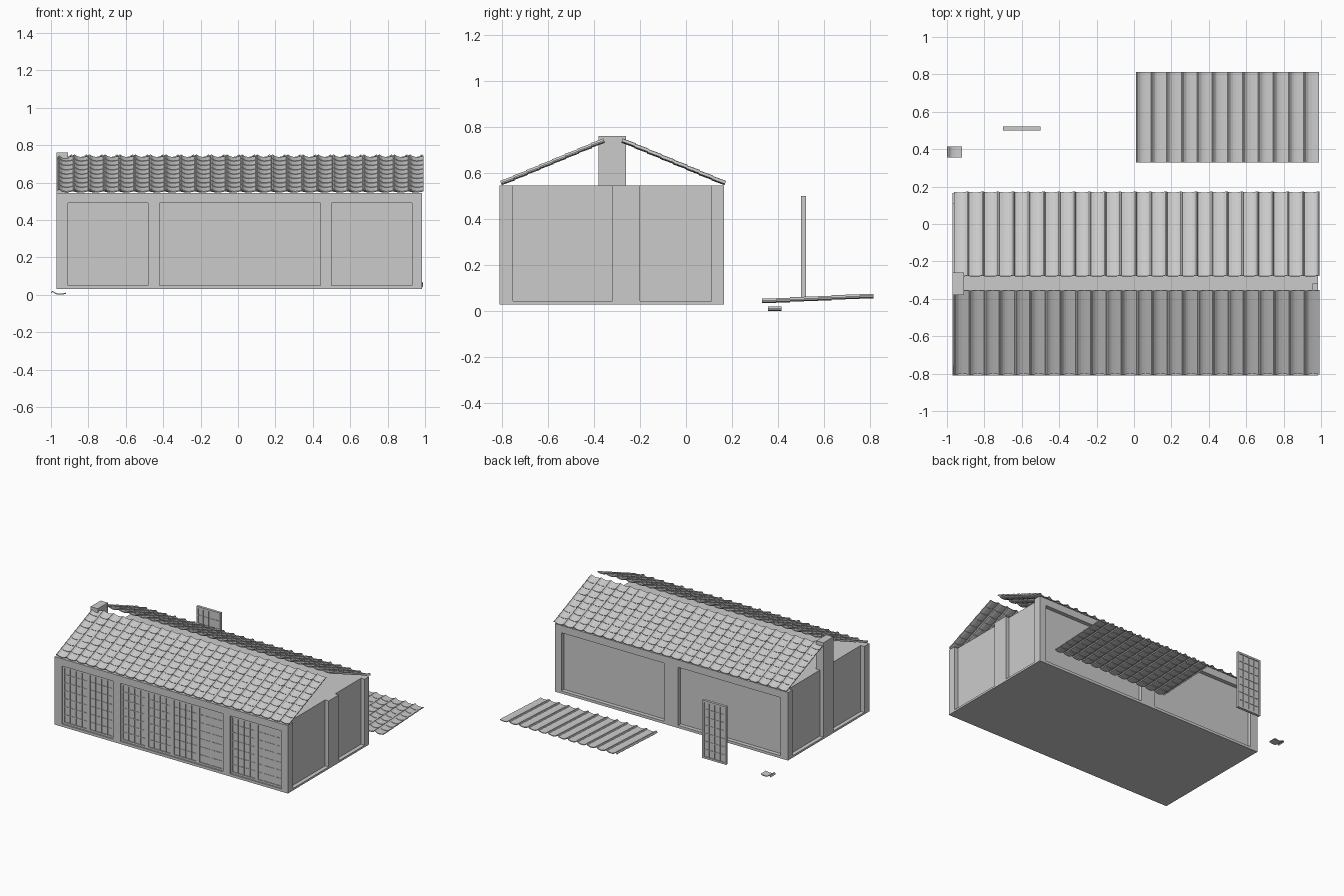
import bpy, bmesh, math
from mathutils import Matrix, Vector

if "Cube" in bpy.data.objects:
    bpy.data.objects.remove(bpy.data.objects["Cube"])


def add_box(bm, x0, x1, y0, y1, z0, z1):
    m = Matrix.Translation(((x0 + x1) / 2, (y0 + y1) / 2, (z0 + z1) / 2)) @ \
        Matrix.Diagonal((x1 - x0, y1 - y0, z1 - z0, 1))
    bmesh.ops.create_cube(bm, size=1, matrix=m)


def finish(name, bm):
    bmesh.ops.recalc_face_normals(bm, faces=bm.faces[:])
    me = bpy.data.meshes.new(name)
    bm.to_mesh(me)
    bm.free()
    ob = bpy.data.objects.new(name, me)
    bpy.context.collection.objects.link(ob)
    return ob


def boxes(name, *dims):
    bm = bmesh.new()
    for d in dims:
        add_box(bm, *d)
    return finish(name, bm)


X0, X1, Y0, Y1, Z0, Z1 = -0.97, 0.985, -0.81, 0.165, 0.03, 0.545
D = 0.03   # recess depth of the wall panels

# solid core: recessed wall panels, floor and ceiling
boxes("wall_core", (X0 + D, X1 - D, Y0 + D, Y1 - D, Z0, Z1))

# corner posts
for cx, a, b in (("left", X0, -0.91), ("right", 0.93, X1)):
    for cy, c, d in (("front", Y0, -0.75), ("back", 0.11, Y1)):
        boxes(f"{cy}_{cx}_corner_post", (a, b, c, d, Z0, Z1))

# intermediate posts, the left one carries the ridge
boxes("front_posts", (-0.48, -0.42, Y0, Y0 + D, Z0, Z1), (0.44, 0.50, Y0, Y0 + D, Z0, Z1))
boxes("back_post", (-0.05, 0.07, Y1 - D, Y1, Z0, Z1))
boxes("right_post", (X1 - D, X1, -0.32, -0.20, Z0, Z1))
boxes("left_ridge_post", (X0, -0.91, -0.38, -0.26, Z0, 0.76))

# sills and top beams
for name, y in (("front", Y0), ("back", Y1 - D)):
    boxes(name + "_sill", (-0.91, 0.93, y, y + D, Z0, 0.05))
    boxes(name + "_top_beam", (-0.91, 0.93, y, y + D, 0.49, Z1))
for name, x in (("left", X0), ("right", X1 - D)):
    boxes(name + "_sill", (x, x + D, -0.75, 0.11, Z0, 0.045))


def lattice_door(name, x, y, z, w=0.20, h=0.44, t=0.02, cols=4, rows=7):
    bm = bmesh.new()
    f, b = 0.014, 0.006
    add_box(bm, x, x + w, y + 0.006, y + t - 0.006, z, z + h)      # paper
    for sx in (x, x + w - f):
        add_box(bm, sx, sx + f, y, y + t, z, z + h)                # stiles
    for sz in (z, z + h - f):
        add_box(bm, x + f, x + w - f, y, y + t, sz, sz + f)        # rails
    for i in range(1, cols):
        c = x + f / 2 + (w - f) * i / cols
        add_box(bm, c - b / 2, c + b / 2, y + 0.002, y + t - 0.002, z + f, z + h - f)
    for i in range(1, rows):
        c = z + f / 2 + (h - f) * i / rows
        add_box(bm, x + f, x + w - f, y + 0.003, y + t - 0.003, c - b / 2, c + b / 2)
    return finish(name, bm)


# sliding doors in the front bays, plus the loose one behind the house
for n, x in enumerate((-0.91, -0.695, -0.42, -0.205, 0.01, 0.225, 0.50, 0.715)):
    lattice_door(f"sliding_door_{n + 1}", x, -0.80, 0.05, w=0.215)
lattice_door("loose_door", -0.70, 0.50, 0.06)

# wavy roof tile profile (x, z of top side)
TILE = [(0, .012), (.004, .0185), (.010, .020), (.015, .0175), (.020, .013),
        (.030, .0085), (.045, .0065), (.062, .0075), (.0815, .012)]
TW, TL, STEP, THICK = 0.0815, 0.0605, 0.0029, 0.0062


def tile_sheet(name, cols, rows, matrix):
    bm = bmesh.new()
    outline = TILE + [(x, z - THICK) for x, z in reversed(TILE)]
    n = len(TILE)
    for c in range(cols):
        for r in range(rows):
            ends = []
            for y in (r * TL, (r + 1) * TL):
                ends.append([bm.verts.new(matrix @ Vector((c * TW + x, y, z + r * STEP)))
                             for x, z in outline])
            a, b = ends
            m = len(outline)
            for i in range(m):
                j = (i + 1) % m
                bm.faces.new((a[i], a[j], b[j], b[i]))
            for e in ends:
                for i in range(n - 1):
                    bm.faces.new((e[i], e[i + 1], e[m - 2 - i], e[m - 1 - i]))
    return finish(name, bm)


# two roof slopes, the loose sheet and the loose single tile
T, R = Matrix.Translation, Matrix.Rotation
pitch = R(math.radians(19.9), 4, 'X')
tile_sheet("front_roof_slope", 24, 8, T((-0.965, -0.80, 0.547)) @ pitch)
tile_sheet("back_roof_slope", 24, 8, T((0.993, 0.167, 0.547)) @ R(math.pi, 4, 'Z') @ pitch)
tile_sheet("loose_roof_sheet", 12, 8, T((0.01, 0.33, 0.035)))
tile_sheet("loose_tile", 1, 1, T((-1.0, 0.355, 0)))
